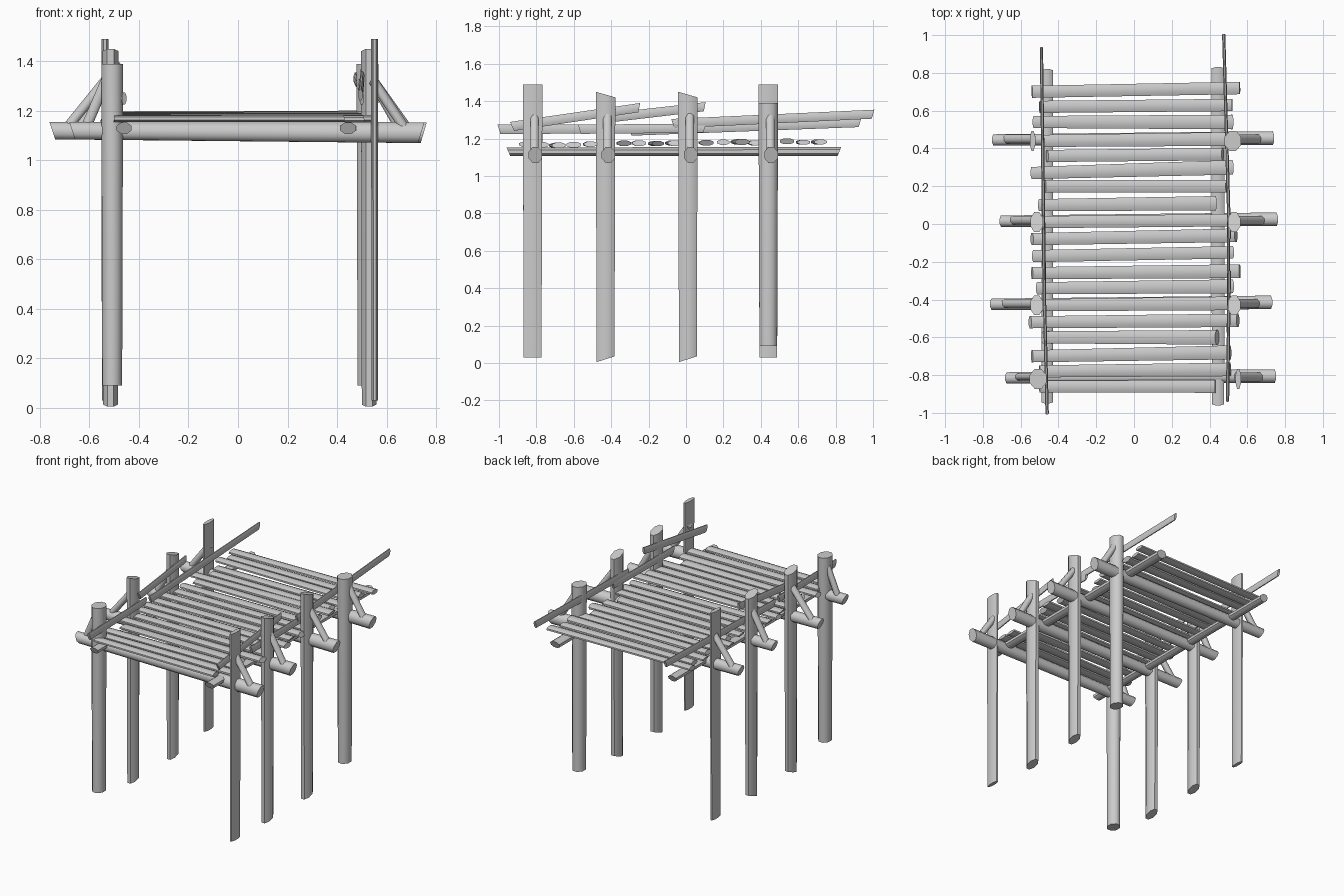
import bpy, math, random
from mathutils import Vector

random.seed(4)
cube = bpy.data.objects.get("Cube")
if cube:
    bpy.data.objects.remove(cube)

wood = bpy.data.materials.new("weathered_grey")
wood.use_nodes = True
GREY = (0.6, 0.6, 0.6, 1)
wood.diffuse_color = GREY
wood.node_tree.nodes["Principled BSDF"].inputs["Base Color"].default_value = GREY


def log(name, a, b, wide, deep, taper=1.0, slant=0.0, sides=8):
    """Rough log from a to b: wide is across, deep is the other way, slant skews the sawn ends."""
    a, b = Vector(a), Vector(b)
    d = (b - a).normalized()
    if abs(d.z) > 0.9:
        u = Vector((1, 0, 0))
    else:
        u = d.cross(Vector((0, 0, 1))).normalized()
    v = d.cross(u)
    k = 1 / math.cos(math.pi / sides)
    verts = []
    for end, scale in ((a, 1.0), (b, taper)):
        for i in range(sides):
            t = 2 * math.pi * (i + 0.5) / sides
            c, s = math.cos(t) * k, math.sin(t) * k
            skew = slant * s * (1 if end is a else -1)
            verts.append(end + (u * c * wide + v * s * deep) * scale / 2 + d * skew)
    faces = [(i, (i + 1) % sides, sides + (i + 1) % sides, sides + i) for i in range(sides)]
    faces += [tuple(reversed(range(sides))), tuple(range(sides, 2 * sides))]
    mesh = bpy.data.meshes.new(name)
    mesh.from_pydata(verts, [], faces)
    mesh.materials.append(wood)
    ob = bpy.data.objects.new(name, mesh)
    bpy.context.collection.objects.link(ob)
    bpy.context.view_layer.objects.active = ob
    bpy.ops.object.select_all(action='DESELECT')
    ob.select_set(True)
    bpy.ops.object.mode_set(mode='EDIT')
    bpy.ops.mesh.select_all(action='SELECT')
    bpy.ops.mesh.normals_make_consistent(inside=False)
    bpy.ops.object.mode_set(mode='OBJECT')
    bpy.ops.object.shade_smooth_by_angle(angle=math.radians(50))
    return ob


# Posts: row position, then (centre x, width, foot, top) for each side
ROWS = (-0.82, -0.43, 0.01, 0.44)
split = (0.552, 0.026, 0.03, 1.49)
middle = (0.53, 0.06, 0.02, 1.435)
thick = (0.523, 0.08, 0.09, 1.39)
LEFT = (split, middle, middle, thick)
RIGHT = (thick, middle, middle, split)
for side, posts, word in ((1, LEFT, "left"), (-1, RIGHT, "right")):
    for y, (x, w, foot, top) in zip(ROWS, posts):
        x -= 0.0 if side > 0 else 0.015
        slant = 0.015 if w == 0.06 else 0.0
        log(word + "_post", (side * x, y, foot), (side * x, y, top), w, 0.095, 1.1, slant)

# Cross beams and the braces standing on their ends
SPANS = ((-0.67, 0.74), (-0.75, 0.72), (-0.70, 0.75), (-0.74, 0.73))
for y, (x0, x1) in zip(ROWS, SPANS):
    log("cross_beam", (x0, y + 0.005, 1.12), (x1, y + 0.015, 1.112), 0.06, 0.07, 1.2, 0.012)
    for x, post in ((x0 + 0.05, -0.53), (x1 - 0.06, 0.54)):
        log("brace", (x, y + 0.01, 1.12), (post, y + 0.01, 1.33), 0.045, 0.04, 1.0, 0.01)

# Stringers under the deck
log("right_stringer", (-0.46, -0.94, 1.13), (-0.46, 0.81, 1.13), 0.06, 0.045, 1.0, 0.01)
log("left_stringer", (0.445, -0.95, 1.13), (0.445, 0.82, 1.13), 0.065, 0.045, 1.1, 0.01)

# Deck logs: y at the right end, y at the left end, and both end x positions
DECK = (
    (0.70, 0.72, -0.54, 0.56), (0.62, 0.63, -0.50, 0.52), (0.54, 0.54, -0.53, 0.52),
    (0.44, 0.45, -0.48, 0.53), (0.36, 0.37, -0.46, 0.47), (0.27, 0.30, -0.54, 0.52),
    (0.20, 0.20, -0.47, 0.49), (0.10, 0.11, -0.50, 0.43), (0.01, 0.02, -0.50, 0.52),
    (-0.08, -0.06, -0.54, 0.54), (-0.17, -0.15, -0.53, 0.52), (-0.26, -0.25, -0.54, 0.56),
    (-0.34, -0.33, -0.51, 0.52), (-0.43, -0.42, -0.50, 0.52), (-0.52, -0.51, -0.55, 0.55),
    (-0.60, -0.60, -0.48, 0.44), (-0.70, -0.68, -0.54, 0.51), (-0.78, -0.77, -0.50, 0.51),
    (-0.86, -0.86, -0.50, 0.43))
for ya, yb, xa, xb in DECK:
    z = 1.165 + 0.012 * (ya + 0.86) + random.uniform(-0.004, 0.004)
    log("deck_log", (xa, ya, z), (xb, yb, z), 0.064, 0.026, random.uniform(1.0, 1.25),
        random.uniform(-0.012, 0.012))

# Hand rails: split poles leaning along the posts
RAILS = {
    "left_rail": (((0.495, -0.93, 1.265), (0.505, -0.25, 1.365)),
                  ((0.50, -0.57, 1.25), (0.50, 0.10, 1.255)),
                  ((0.505, -0.07, 1.28), (0.475, 1.0, 1.33))),
    "right_rail": (((-0.46, -1.0, 1.25), (-0.475, -0.35, 1.25)),
                   ((-0.475, -0.42, 1.31), (-0.48, 0.10, 1.37)),
                   ((-0.475, -0.30, 1.24), (-0.49, 0.93, 1.285)))}
for name, poles in RAILS.items():
    for a, b in poles:
        log(name, a, b, 0.018, 0.05, 0.95, 0.008)
